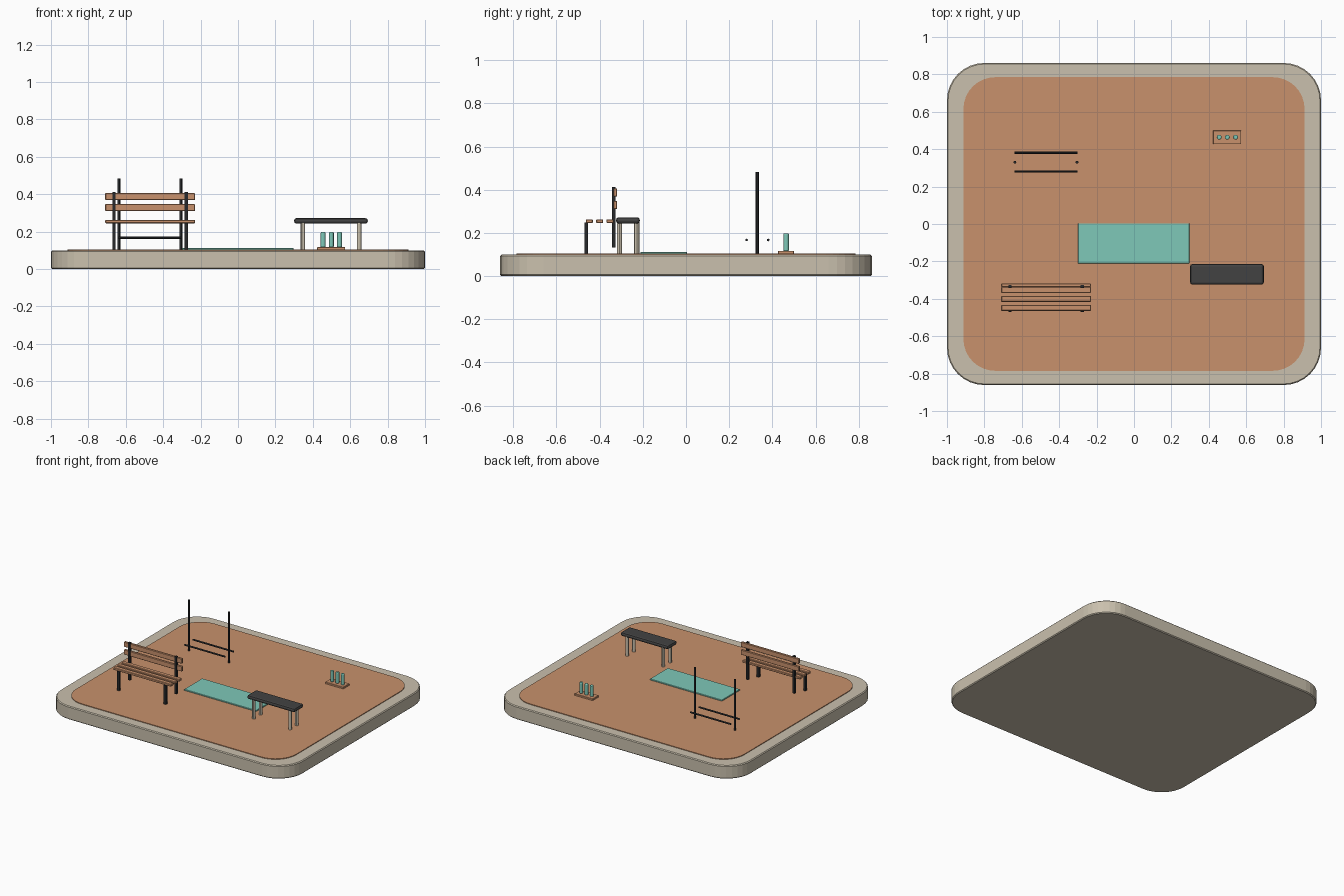
import bpy, bmesh
from math import cos, sin, pi
from mathutils import Matrix

default = bpy.data.objects.get("Cube")
if default:
    bpy.data.objects.remove(default, do_unlink=True)


def material(name, rgb):
    m = bpy.data.materials.new(name)
    m.use_nodes = True
    m.diffuse_color = (*rgb, 1)
    m.node_tree.nodes["Principled BSDF"].inputs["Base Color"].default_value = (*rgb, 1)
    return m


STONE = material("pale stone", (0.59, 0.53, 0.42))
CLAY = material("clay wood", (0.58, 0.285, 0.15))
TEAL = material("soft teal", (0.21, 0.58, 0.48))
PADDING = material("charcoal padding", (0.055, 0.055, 0.055))
IRON = material("dark iron", (0.02, 0.022, 0.024))


def finish(name, bm, mat, bevel=0.0, segments=1, smooth=False):
    mesh = bpy.data.meshes.new(name)
    bmesh.ops.recalc_face_normals(bm, faces=bm.faces[:])
    bm.to_mesh(mesh)
    bm.free()
    mesh.materials.append(mat)
    ob = bpy.data.objects.new(name, mesh)
    bpy.context.collection.objects.link(ob)
    if bevel:
        mod = ob.modifiers.new("soft edges", "BEVEL")
        mod.width, mod.segments = bevel, segments
        mod.limit_method, mod.angle_limit = "ANGLE", 0.7
    if smooth:
        bpy.ops.object.select_all(action="DESELECT")
        ob.select_set(True)
        bpy.context.view_layer.objects.active = ob
        bpy.ops.object.shade_smooth_by_angle()
    return ob


def box(name, x, y, z, mat, bevel=0.0, segments=1):
    """Box from (min, max) ranges on each axis."""
    bm = bmesh.new()
    spans = (x, y, z)
    bmesh.ops.create_cube(bm, size=1, matrix=Matrix.LocRotScale(
        [(a + b) / 2 for a, b in spans], None, [b - a for a, b in spans]))
    return finish(name, bm, mat, bevel, segments)


def rod(name, x, y, z0, z1, r, mat, sides=12, bevel=0.0):
    bm = bmesh.new()
    bmesh.ops.create_cone(bm, cap_ends=True, segments=sides, radius1=r, radius2=r,
                          depth=z1 - z0, matrix=Matrix.Translation((x, y, (z0 + z1) / 2)))
    return finish(name, bm, mat, bevel, 2, True)


def rounded_slab(name, hx, hy, radius, z0, z1, mat, bevel=0.0, steps=8):
    bm = bmesh.new()
    verts = []
    for q, (sx, sy) in enumerate(((1, 1), (-1, 1), (-1, -1), (1, -1))):
        for i in range(steps + 1):
            a = (q + i / steps) * pi / 2
            verts.append(bm.verts.new((sx * (hx - radius) + radius * cos(a),
                                       sy * (hy - radius) + radius * sin(a), z0)))
    face = bm.faces.new(verts)
    up = bmesh.ops.extrude_face_region(bm, geom=[face])["geom"]
    bmesh.ops.translate(bm, vec=(0, 0, z1 - z0),
                        verts=[v for v in up if isinstance(v, bmesh.types.BMVert)])
    return finish(name, bm, mat, bevel)


# Ground
rounded_slab("plinth", 1.0, 0.861, 0.2, 0, 0.099, STONE, 0.006)
rounded_slab("clay_floor", 0.912, 0.785, 0.17, 0.09, 0.104, CLAY)

# Exercise mat
box("exercise_mat", (-0.3, 0.297), (-0.21, 0.004), (0.1, 0.112), TEAL, 0.002)

# Park bench with backrest
for i in range(3):
    y = -0.448 + i * 0.048
    box(f"seat_slat_{i + 1}", (-0.71, -0.23), (y - 0.016, y + 0.016),
        (0.245, 0.263), CLAY, 0.003)
for i, z in enumerate((0.31, 0.368)):
    box(f"backrest_slat_{i + 1}", (-0.71, -0.23), (-0.336, -0.319),
        (z, z + 0.038), CLAY, 0.003)
for side, x in (("right", -0.663), ("left", -0.277)):
    box(f"bench_front_leg_{side}", (x - 0.009, x + 0.009), (-0.47, -0.453),
        (0.104, 0.247), IRON)
    box(f"bench_back_post_{side}", (x - 0.009, x + 0.009), (-0.343, -0.326),
        (0.133, 0.413), IRON)

# Padded flat bench
box("bench_pad", (0.3, 0.694), (-0.324, -0.214), (0.243, 0.272), PADDING, 0.012, 2)
for i, x in enumerate((0.347, 0.647)):
    for side, y in (("front", -0.308), ("back", -0.228)):
        rod(f"pad_leg_{side}_{i + 1}", x, y, 0.1, 0.25, 0.012, STONE)

# Upright rack
for side, x in (("right", -0.637), ("left", -0.305)):
    rod(f"rack_post_{side}", x, 0.33, 0.1, 0.483, 0.008, IRON)
for side, y in (("front", 0.281), ("back", 0.381)):
    bar = rod(f"rack_bar_{side}", 0, 0, -0.168, 0.168, 0.006, IRON)
    bar.rotation_euler.y = pi / 2
    bar.location = (-0.471, y, 0.167)

# Bottles on a tray
box("bottle_tray", (0.423, 0.573), (0.427, 0.5), (0.1, 0.117), CLAY, 0.002)
for i in range(3):
    rod(f"bottle_{i + 1}", 0.455 + i * 0.044, 0.464, 0.115, 0.198, 0.013, TEAL, 16, 0.005)
